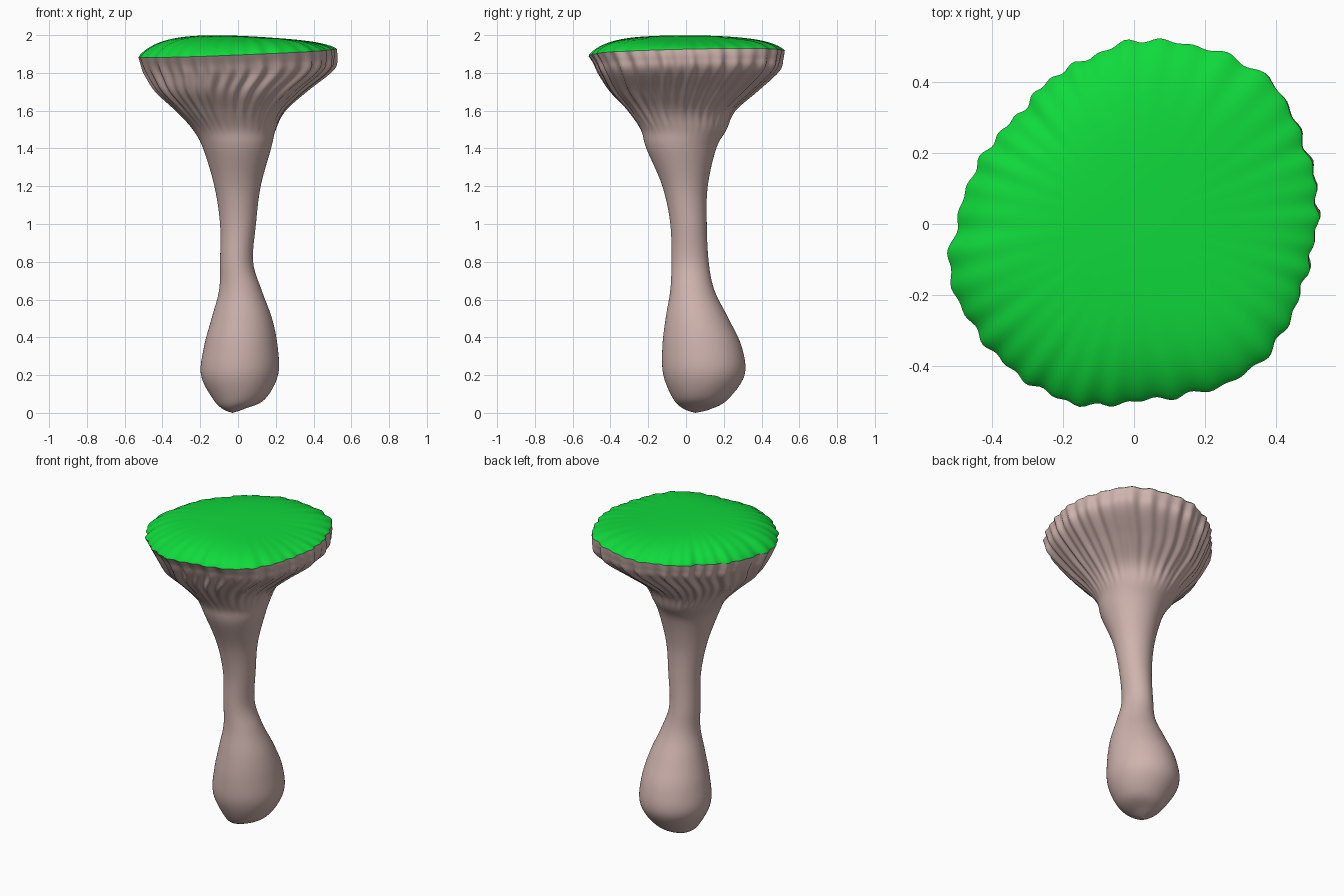
import bpy, bmesh, math

if "Cube" in bpy.data.objects:
    bpy.data.objects.remove(bpy.data.objects["Cube"])

SEG = 240

# Stem profile: z, x min, x max, y min, y max
PROFILE = [
    (0.00, -0.03, -0.03, 0.05, 0.05),
    (0.02, -0.08, 0.03, -0.01, 0.13),
    (0.07, -0.13, 0.14, -0.065, 0.22),
    (0.20, -0.196, 0.212, -0.12, 0.31),
    (0.35, -0.18, 0.21, -0.125, 0.295),
    (0.50, -0.14, 0.18, -0.108, 0.225),
    (0.65, -0.10, 0.125, -0.083, 0.15),
    (0.80, -0.095, 0.08, -0.077, 0.12),
    (1.00, -0.095, 0.095, -0.083, 0.11),
    (1.20, -0.125, 0.12, -0.125, 0.115),
    (1.40, -0.185, 0.175, -0.21, 0.16),
    (1.50, -0.24, 0.20, -0.24, 0.215),
    (1.60, -0.33, 0.25, -0.31, 0.26),
    (1.70, -0.43, 0.36, -0.40, 0.37),
    (1.80, -0.485, 0.50, -0.46, 0.485),
    (1.86, -0.51, 0.525, -0.49, 0.51),
    (1.905, -0.525, 0.525, -0.52, 0.52),
]
# Cap rim radius every 15 degrees, from +x counter-clockwise
RIM = [.515, .525, .535, .56, .55, .532, .522, .49, .475, .452, .463, .48,
       .50, .54, .54, .54, .54, .535, .505, .507, .525, .53, .515, .505]


def catmull(a, b, c, d, t):
    return 0.5 * (2*b + (c - a)*t + (2*a - 5*b + 4*c - d)*t*t + (3*b - a - 3*c + d)*t**3)


def smooth(lo, hi, v):
    t = min(1, max(0, (v - lo) / (hi - lo)))
    return t * t * (3 - 2 * t)


def rim_radius(ang):
    f = (ang % math.tau) / math.tau * 24
    i = int(f)
    return catmull(*[RIM[(i + k) % 24] for k in (-1, 0, 1, 2)], f - i)


def ruffle(ang, z):
    w = 0.6 * math.sin(37*ang + 1.5*math.sin(3*ang)) + 0.4 * math.sin(23*ang + 2 + 3*z)
    return 0.016 * w * smooth(1.45, 1.72, z) * (1 - 0.5 * smooth(1.8, 1.9, z))


def tilt(x, y):
    return 0.04 * x + 0.02 * y


def ring(row):
    z, x0, x1, y0, y1 = row
    cx, cy, a, b = (x0 + x1) / 2, (y0 + y1) / 2, (x1 - x0) / 2, (y1 - y0) / 2
    w = smooth(1.45, 1.82, z)
    pts = []
    for i in range(SEG):
        t = math.tau * i / SEG
        k = 1 + w * (rim_radius(t) / 0.525 - 1) + ruffle(t, z) / 0.5
        x, y = cx + a * k * math.cos(t), cy + b * k * math.sin(t)
        pts.append((x, y, z + tilt(x, y) * smooth(1.65, 1.9, z)))
    return pts


def build(name, rings, tip, colour, tip_first):
    """Skin a stack of rings and close one end with a point."""
    bm = bmesh.new()
    rows = [[bm.verts.new(p) for p in r] for r in rings]
    for lo, hi in zip(rows, rows[1:]):
        for i in range(SEG):
            j = (i + 1) % SEG
            bm.faces.new((lo[i], lo[j], hi[j], hi[i]))
    point = bm.verts.new(tip)
    end = rows[0] if tip_first else rows[-1]
    for i in range(SEG):
        j = (i + 1) % SEG
        bm.faces.new((point, end[j], end[i]) if tip_first else (point, end[i], end[j]))
    mesh = bpy.data.meshes.new(name)
    bm.to_mesh(mesh)
    bm.free()
    mesh.polygons.foreach_set("use_smooth", [True] * len(mesh.polygons))
    mat = bpy.data.materials.new(name + "_colour")
    mat.diffuse_color = colour
    mat.use_nodes = True
    mat.node_tree.nodes["Principled BSDF"].inputs["Base Color"].default_value = mat.diffuse_color
    mesh.materials.append(mat)
    ob = bpy.data.objects.new(name, mesh)
    bpy.context.collection.objects.link(ob)


# Stem with bulb foot and ruffled flare
STEPS = 6
rows = []
n = len(PROFILE)
for i in range(n - 1):
    q = [PROFILE[min(n - 1, max(0, i + k))] for k in (-1, 0, 1, 2)]
    for s in range(STEPS):
        if i or s:
            rows.append([catmull(*c, s / STEPS) for c in zip(*q)])
rows.append(PROFILE[-1])
stem_rings = [ring(r) for r in rows]
build("stem", stem_rings, (-0.03, 0.05, 0), (0.62, 0.45, 0.42, 1), True)

# Gently domed cap surface growing from the stem's rim
rim = stem_rings[-1]


def top_height(x, y):
    return 1.986 + 0.013 * math.sin(5*x + 2.2) * math.cos(4*y)


cap_rings = []
for k in range(25):
    r = 1 - 0.96 * (k / 24) ** 1.5
    rise = (1 - r ** 5) ** 0.8
    cap_rings.append([(x*r, y*r, z + (top_height(x*r, y*r) - z) * rise) for x, y, z in rim])
build("cap", cap_rings, (0, 0, top_height(0, 0)), (0.005, 0.7, 0.045, 1), False)
